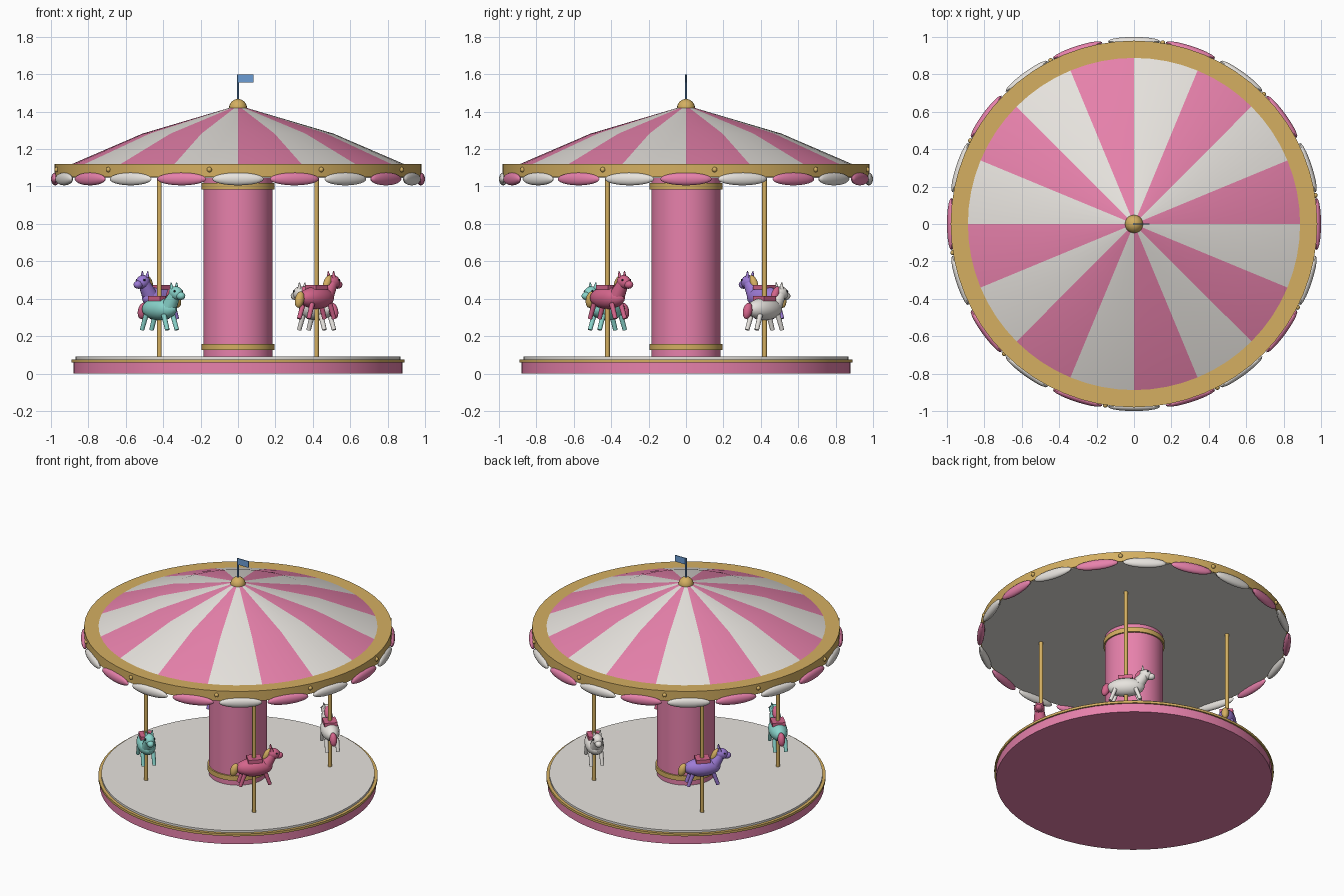
import bpy, bmesh
from math import radians, pi, cos, sin
from mathutils import Matrix, Vector, Euler

if "Cube" in bpy.data.objects:
    bpy.data.objects.remove(bpy.data.objects["Cube"])


def material(name, rgb):
    m = bpy.data.materials.new(name)
    m.use_nodes = True
    m.diffuse_color = (*rgb, 1)
    m.node_tree.nodes["Principled BSDF"].inputs["Base Color"].default_value = (*rgb, 1)
    return m


WHITE = material("warm white", (0.83, 0.80, 0.76))
PINK = material("candy pink", (0.80, 0.22, 0.41))
ROSE = material("rose", (0.66, 0.13, 0.26))
GOLD = material("gold", (0.66, 0.43, 0.12))
BLUE = material("flag blue", (0.15, 0.34, 0.66))
TEAL = material("teal", (0.25, 0.66, 0.60))
PURPLE = material("purple", (0.34, 0.20, 0.68))
DARK = material("dark eye", (0.02, 0.02, 0.03))


def finish(name, bm, mats, matrix=Matrix(), smooth=True):
    bmesh.ops.recalc_face_normals(bm, faces=bm.faces)
    mesh = bpy.data.meshes.new(name)
    bm.to_mesh(mesh)
    bm.free()
    for m in mats:
        mesh.materials.append(m)
    ob = bpy.data.objects.new(name, mesh)
    bpy.context.collection.objects.link(ob)
    ob.matrix_world = matrix
    if smooth:
        bpy.ops.object.select_all(action="DESELECT")
        ob.select_set(True)
        bpy.context.view_layer.objects.active = ob
        bpy.ops.object.shade_smooth_by_angle(angle=radians(30))
    return ob


def lathe(name, profile, mats, steps=64, stripe=None):
    """Spin a (radius, z) profile; stripe = segments per colour band."""
    bm = bmesh.new()
    verts = [bm.verts.new((r, 0, z)) for r, z in profile]
    edges = [bm.edges.new(pair) for pair in zip(verts, verts[1:])]
    bmesh.ops.spin(bm, geom=verts + edges, axis=(0, 0, 1), cent=(0, 0, 0),
                   angle=2 * pi, steps=steps, use_merge=True)
    bmesh.ops.remove_doubles(bm, verts=bm.verts, dist=1e-5)
    if stripe:
        for f in bm.faces:
            c = f.calc_center_median()
            turn = Vector((1, 0)).angle_signed(c.xy) * -1 % (2 * pi)
            f.material_index = int(turn / (2 * pi) * steps / stripe) % 2
    return finish(name, bm, mats)


def drum(name, r, z0, z1, mat):
    return lathe(name, [(0, z0), (r, z0), (r, z1), (0, z1)], [mat])


def ball(name, loc, size, mat, base=Matrix(), tilt=0, seg=20):
    bm = bmesh.new()
    bmesh.ops.create_uvsphere(bm, u_segments=seg, v_segments=seg // 2 + 2, radius=1)
    local = Matrix.LocRotScale(Vector(loc), Euler((0, tilt, 0)), None)
    bm.transform(local @ Matrix.Diagonal((*size, 1)))
    return finish(name, bm, [mat], base)


def rod(name, a, b, r0, r1, mat, base=Matrix(), seg=14):
    a, b = Vector(a), Vector(b)
    bm = bmesh.new()
    bmesh.ops.create_cone(bm, cap_ends=True, segments=seg, radius1=r0, radius2=r1,
                          depth=(b - a).length)
    turn = (b - a).to_track_quat("Z", "Y").to_matrix().to_4x4()
    bm.transform(Matrix.Translation((a + b) / 2) @ turn)
    return finish(name, bm, [mat], base)


def box(name, loc, size, mat, base=Matrix()):
    bm = bmesh.new()
    bmesh.ops.create_cube(bm, size=1)
    bm.transform(Matrix.Translation(loc) @ Matrix.Diagonal((*size, 1)))
    return finish(name, bm, [mat], base, smooth=False)


# Platform
drum("platform_base", 0.88, 0, 0.065, PINK)
drum("platform_trim", 0.89, 0.06, 0.076, GOLD)
drum("platform_floor", 0.87, 0.07, 0.09, WHITE)

# Centre column and its bands
drum("column", 0.185, 0.085, 1.055, PINK)
drum("column_lower_band", 0.195, 0.125, 0.158, GOLD)
drum("column_upper_band", 0.195, 0.985, 1.018, GOLD)

# Canopy
drum("canopy_ceiling", 0.972, 1.046, 1.06, WHITE)
lathe("canopy_rim", [(0.97, 1.05), (0.98, 1.05), (0.98, 1.12), (0.86, 1.12)], [GOLD])
lathe("canopy_roof", [(0.888, 1.12), (0.51, 1.283), (0.03, 1.425)], [PINK, WHITE], stripe=4)

# Scalloped valance and rim studs
for i in range(20):
    spin = Matrix.Rotation(i * pi / 10, 4, "Z")
    ball("valance_scallop", (0, -0.977, 1.04), (0.138, 0.023, 0.034),
         PINK if i % 2 else WHITE, spin)
for i in range(10):
    spin = Matrix.Rotation(radians(9 + 36 * i), 4, "Z")
    ball("rim_stud", (0.98, 0, 1.09), (0.014,) * 3, GOLD, spin, seg=12)

# Finial and flag
ball("finial", (0, 0, 1.42), (0.048,) * 3, GOLD)
rod("flag_pole", (0, 0, 1.42), (0, 0, 1.6), 0.005, 0.005, BLUE)
box("flag", (0.043, 0, 1.577), (0.082, 0.006, 0.044), BLUE)


def horse(angle, height, coat, hair):
    """Horse facing local +x, at its pole on the platform."""
    a = radians(angle)
    spot = Vector((0.594 * cos(a), 0.594 * sin(a), 0))
    ground = Matrix.Translation(spot)
    rod("horse_pole", (0, 0, 0.08), (0, 0, 1.05), 0.0125, 0.0125, GOLD, ground)
    base = ground @ Matrix.Translation((0, 0, height)) @ Matrix.Rotation(a + pi / 2, 4, "Z")
    ball("horse_body", (0, 0, 0), (0.12, 0.06, 0.06), coat, base)
    rod("horse_neck", (0.075, 0, 0.015), (0.122, 0, 0.085), 0.042, 0.03, coat, base)
    ball("horse_head", (0.125, 0, 0.085), (0.042, 0.034, 0.036), coat, base, 0.35)
    ball("horse_muzzle", (0.16, 0, 0.07), (0.027, 0.023, 0.022), coat, base)
    ball("horse_mane", (0.082, 0, 0.08), (0.022, 0.02, 0.045), hair, base, 0.5)
    ball("horse_tail", (-0.128, 0, -0.01), (0.026, 0.024, 0.045), hair, base, 0.3)
    box("saddle", (0, 0, 0.056), (0.09, 0.085, 0.025), ROSE, base)
    for side in (-1, 1):
        ball("horse_eye", (0.142, side * 0.029, 0.095), (0.006,) * 3, DARK, base, seg=10)
        rod("horse_ear", (0.112, side * 0.018, 0.108), (0.108, side * 0.021, 0.142),
            0.011, 0.003, coat, base)
        for end in (-1, 1):
            rod("horse_leg", (end * 0.066, side * 0.034, -0.03),
                (end * 0.096, side * 0.036, -0.112), 0.014, 0.012, coat, base)


horse(-45, 0.405, ROSE, GOLD)
horse(45, 0.345, WHITE, ROSE)
horse(135, 0.405, PURPLE, GOLD)
horse(225, 0.345, TEAL, ROSE)
